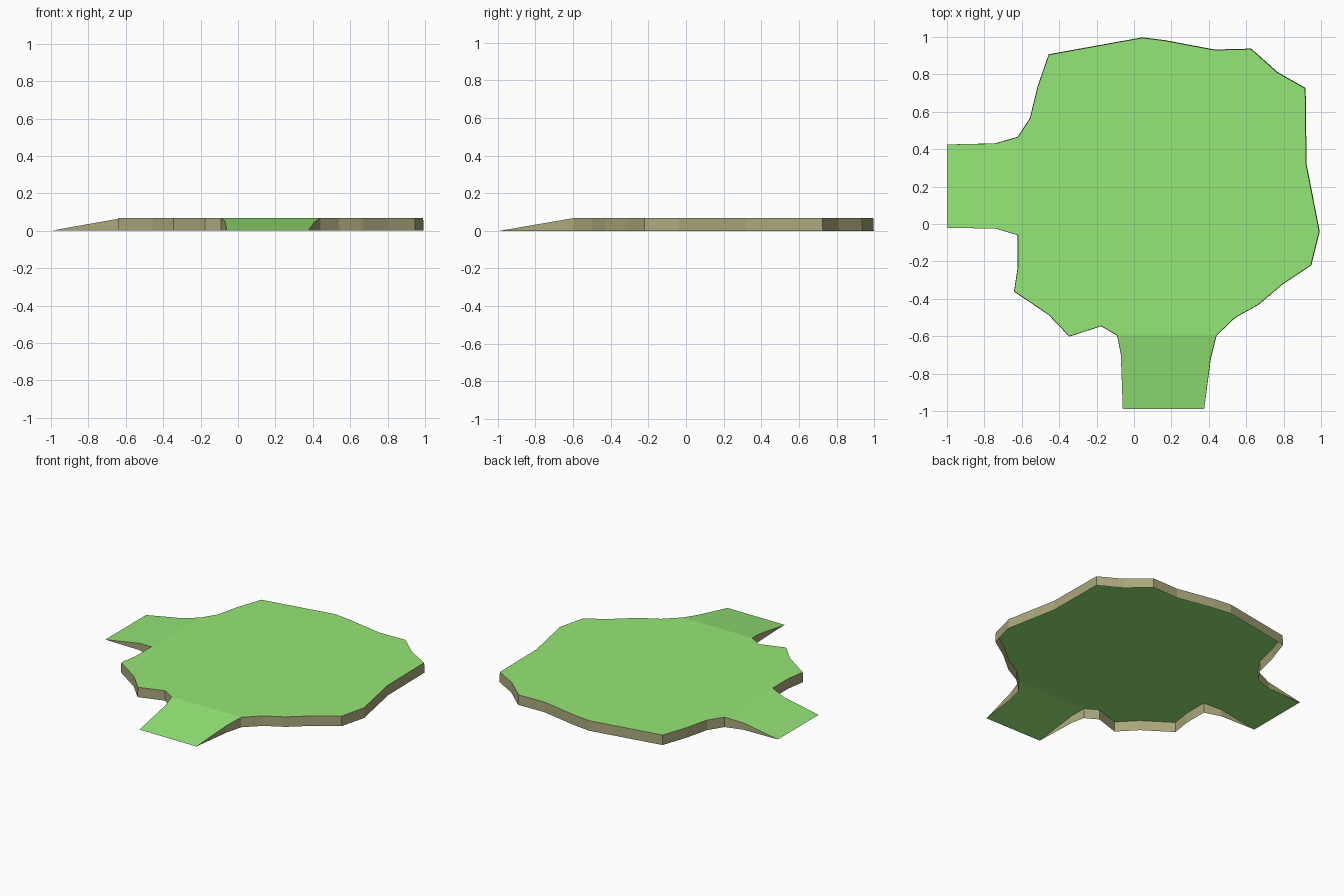
import bpy
import bmesh

cube = bpy.data.objects.get("Cube")
if cube:
    bpy.data.objects.remove(cube, do_unlink=True)

HEIGHT = 0.068
FLARE = 1.003  # the foot of the rim stands slightly outside its top


def make_material(name, colour):
    material = bpy.data.materials.new(name)
    material.use_nodes = True
    material.diffuse_color = colour
    shader = material.node_tree.nodes["Principled BSDF"]
    shader.inputs["Base Color"].default_value = colour
    shader.inputs["Roughness"].default_value = 0.9
    return material


def make_object(name, bm, material):
    mesh = bpy.data.meshes.new(name)
    bm.to_mesh(mesh)
    bm.free()
    mesh.materials.append(material)
    obj = bpy.data.objects.new(name, mesh)
    bpy.context.collection.objects.link(obj)
    return obj


def west_slope(x, y):
    return HEIGHT * (x + 1) / 0.38


def south_slope(x, y):
    return HEIGHT * (y + 0.99) / 0.395


def level(x, y):
    return HEIGHT


# Outline sections, clockwise from above; each ends where the next begins
west_ramp = [(-0.62, -0.06), (-0.735, -0.025), (-1, -0.02),
             (-1, 0.425), (-0.74, 0.43), (-0.62, 0.465)]
back_and_left_bank = [(-0.62, 0.465), (-0.555, 0.565), (-0.515, 0.73),
                      (-0.455, 0.905), (0.045, 0.995), (0.165, 0.98),
                      (0.43, 0.93), (0.625, 0.935), (0.765, 0.81),
                      (0.915, 0.725), (0.92, 0.32), (0.99, -0.04),
                      (0.945, -0.22), (0.795, -0.32), (0.665, -0.43),
                      (0.54, -0.5), (0.44, -0.595)]
south_ramp = [(0.44, -0.595), (0.41, -0.715), (0.375, -0.99),
              (-0.06, -0.99), (-0.07, -0.695), (-0.09, -0.595)]
front_bank = [(-0.09, -0.595), (-0.175, -0.545), (-0.345, -0.6),
              (-0.455, -0.485), (-0.64, -0.36), (-0.62, -0.23),
              (-0.62, -0.06)]


def lift(section, slope):
    return [(x, y, max(0, slope(x, y))) for x, y in section]


west = lift(west_ramp, west_slope)
south = lift(south_ramp, south_slope)
banks = lift(back_and_left_bank, level), lift(front_bank, level)

grass = make_material("grass green", (0.3, 0.79, 0.18, 1))
earth = make_material("earth tan", (0.4, 0.385, 0.2, 1))

# Grass: a level deck and two ramps sloping down to the ground
bm = bmesh.new()
for patch in (banks[0] + banks[1], west, south):
    bm.faces.new([bm.verts.new(p) for p in reversed(patch)])
bmesh.ops.remove_doubles(bm, verts=bm.verts, dist=0.001)
bmesh.ops.triangulate(bm, faces=bm.faces)
make_object("grass_surface", bm, grass)

# Earth rim: a wall from the grass edge to the ground, open underneath
bm = bmesh.new()
for section in (west, banks[0], south, banks[1]):
    for a, b in zip(section, section[1:]):
        if a[2] + b[2] < 0.001:
            continue  # the ramp tip has no wall
        feet = [(x * FLARE, y * FLARE, 0) if z > HEIGHT / 2 else (x, y, 0)
                for x, y, z in (a, b)]
        corners = [a, b, feet[1], feet[0]]
        loop = [p for i, p in enumerate(corners) if p not in corners[:i]]
        bm.faces.new([bm.verts.new(p) for p in loop])
bmesh.ops.remove_doubles(bm, verts=bm.verts, dist=0.0005)
make_object("earth_rim", bm, earth)
